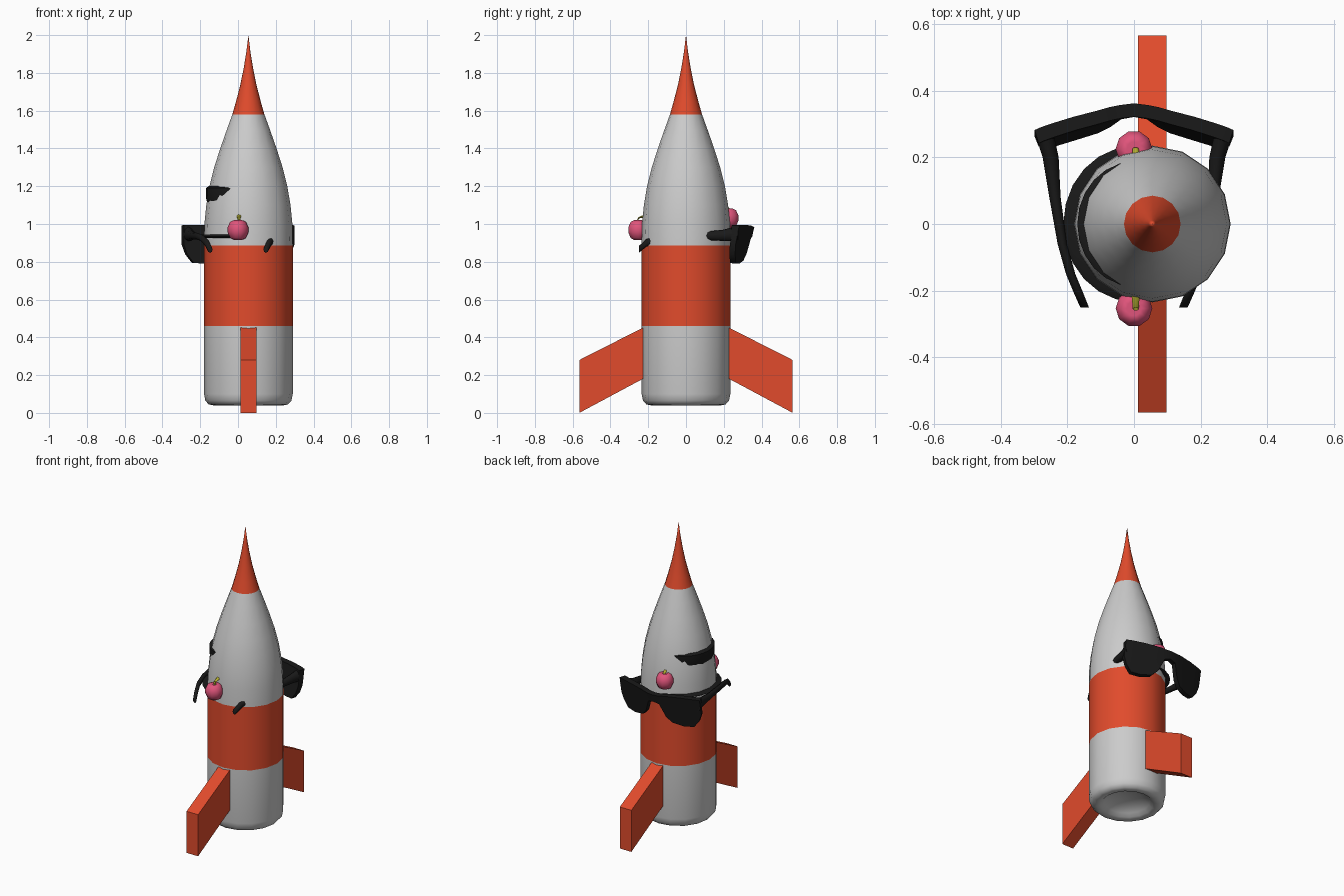
import bpy, bmesh, math
from mathutils import Vector

if "Cube" in bpy.data.objects:
    bpy.data.objects.remove(bpy.data.objects["Cube"])

CX = 0.055  # rocket axis


def material(name, col):
    m = bpy.data.materials.new(name)
    m.diffuse_color = (*col, 1)
    m.use_nodes = True
    m.node_tree.nodes["Principled BSDF"].inputs["Base Color"].default_value = m.diffuse_color
    return m


RED = material("red", (0.75, 0.07, 0.025))
BLACK = material("black", (0.01, 0.01, 0.01))
PINK = material("pink", (0.75, 0.09, 0.2))
OLIVE = material("olive", (0.45, 0.42, 0.03))


def finish(name, bm, mat=None, loc=(0, 0, 0), angle=40):
    bmesh.ops.recalc_face_normals(bm, faces=bm.faces)
    me = bpy.data.meshes.new(name)
    bm.to_mesh(me)
    bm.free()
    ob = bpy.data.objects.new(name, me)
    ob.location = loc
    bpy.context.collection.objects.link(ob)
    if mat:
        me.materials.append(mat)
    bpy.ops.object.select_all(action='DESELECT')
    ob.select_set(True)
    bpy.context.view_layer.objects.active = ob
    bpy.ops.object.shade_smooth_by_angle(angle=math.radians(angle))
    return ob


def lathe(name, profile, mat=None, loc=(0, 0, 0), n=16, angle=40):
    bm = bmesh.new()
    vs = [bm.verts.new((r, 0, z)) for r, z in profile]
    es = [bm.edges.new(p) for p in zip(vs, vs[1:])]
    bmesh.ops.spin(bm, geom=vs + es, cent=(0, 0, 0), axis=(0, 0, 1),
                   angle=math.tau, steps=n)
    bmesh.ops.remove_doubles(bm, verts=bm.verts, dist=1e-4)
    return finish(name, bm, mat, loc, angle)


def loft(name, rings, mat, levels=0, angle=60):
    """Skin equal-length rings of points, capping both ends."""
    bm = bmesh.new()
    rs = [[bm.verts.new(p) for p in ring] for ring in rings]
    n = len(rs[0])
    for a, b in zip(rs, rs[1:]):
        for i in range(n):
            j = (i + 1) % n
            bm.faces.new((a[i], a[j], b[j], b[i]))
    bm.faces.new(rs[0])
    bm.faces.new(rs[-1])
    ob = finish(name, bm, mat, angle=angle)
    if levels:
        ob.modifiers.new("smooth", 'SUBSURF').levels = levels
        ob.modifiers["smooth"].render_levels = levels
    return ob


# rocket hull, in four coloured bands
axis = (CX, 0, 0)
lathe("lower_hull", [(0, .10), (.09, .09), (.14, .065), (.16, .047), (.185, .04), (.21, .045),
                     (.228, .065), (.235, .1), (.235, .46)], None, axis)
lathe("hull_band", [(.235, .46), (.235, .885)], RED, axis)
lathe("upper_hull", [(.235, .885), (.233, 1.0), (.223, 1.1), (.206, 1.2), (.181, 1.3),
                     (.149, 1.4), (.114, 1.5), (.085, 1.58)], None, axis)
lathe("nose_tip", [(.085, 1.58), (.065, 1.65), (.042, 1.74), (.024, 1.83),
                   (.011, 1.91), (0, 2.0)], RED, axis)

# swept fins, front and back
for side, label in ((-1, "front_fin"), (1, "back_fin")):
    section = [(.21, .19, .46), (.565, 0, .28)]
    loft(label, [[(CX - .043, side * y, a), (CX + .043, side * y, a),
                  (CX + .043, side * y, b), (CX - .043, side * y, b)]
                 for y, a, b in section], RED, angle=30)

# hat mostly buried in the hull
lathe("hat", [(0, .925), (.2, .927), (.212, .935), (.2, .943), (.135, .945), (.14, 1.05),
              (.168, 1.13), (.17, 1.19), (.155, 1.2), (0, 1.2)], BLACK, n=24).scale = (1, 1.1, 1)

# sunglasses front: columns of x, bottom, top, front y
cols = [(0, .935, .985, .362), (.04, .925, .985, .357), (.075, .84, .99, .350),
        (.11, .805, .992, .340), (.18, .79, .995, .322), (.245, .795, .995, .302),
        (.28, .84, .995, .290), (.298, .89, .993, .282)]
cols = [(-x, a, b, y) for x, a, b, y in cols[:0:-1]] + cols
lean = lambda z: (.99 - z) * .2
loft("sunglasses_front",
     [[(x, y - lean(a), a), (x, y - lean((a + b) / 2), (a + b) / 2), (x, y, b),
       (x * .96, y - .04, b), (x * .96, y - .03 - lean((a + b) / 2), (a + b) / 2),
       (x * .96, y - .03 - lean(a), a)] for x, a, b, y in cols], BLACK, angle=50)

# sunglasses arms: path of x, y, z, half width, half height
path = [(.27, .275, .95, .028, .042), (.25, .2, .94, .024, .03), (.237, .08, .937, .017, .02),
        (.215, -.06, .935, .014, .018), (.19, -.15, .925, .014, .018),
        (.165, -.21, .90, .014, .02), (.148, -.25, .865, .013, .018)]
for s, label in ((-1, "left_arm"), (1, "right_arm")):
    loft("sunglasses_" + label,
         [[(s * (x + w * math.cos(t)), y, z + h * math.sin(t))
           for t in (math.tau * k / 8 for k in range(8))]
          for x, y, z, w, h in path], BLACK)

# small pink fruits with bent stems
fruit = [(0, -.045), (.022, -.053), (.042, -.042), (.055, -.012), (.055, .015),
         (.042, .043), (.022, .052), (0, .038)]
for label, y, z in (("front", -.253, .968), ("back", .225, 1.03)):
    lathe(label + "_fruit", fruit, PINK, (0, y, z), n=10, angle=60)
    stem = [(y, z + .035, .008), (y - .002, z + .062, .009),
            (y + .015, z + .07, .01), (y + .035, z + .074, .012)]
    if label == "back":
        stem = [(yy - (yy - y) * 1.6, zz - .015, r) for yy, zz, r in stem]
    loft(label + "_stem",
         [[(.005 + r * math.cos(t), yy + r * .5 * math.sin(t), zz + r * .8 * math.sin(t))
           for t in (math.tau * k / 6 for k in range(6))] for yy, zz, r in stem], OLIVE)
